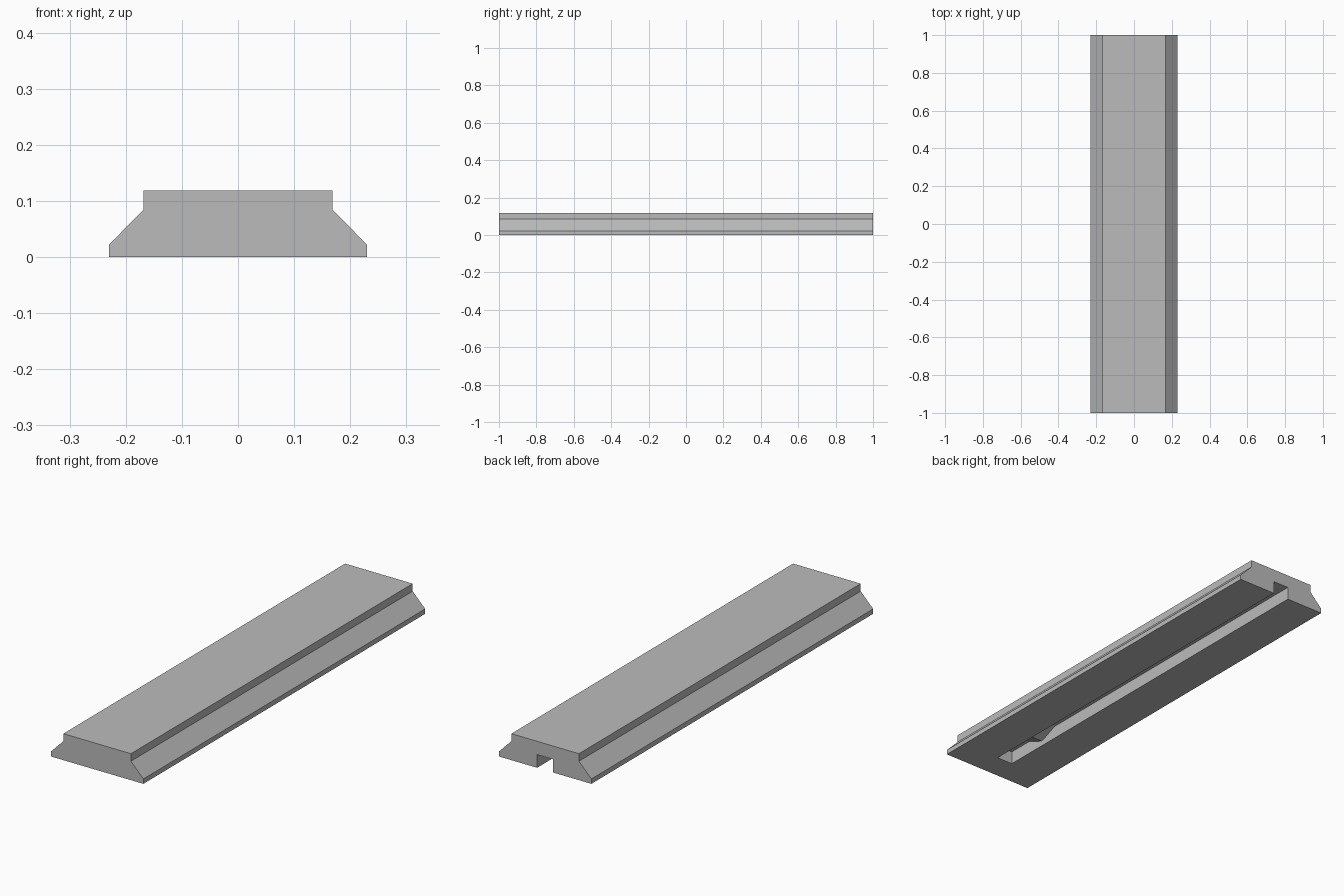
import bpy
import bmesh
from mathutils import Vector

cube = bpy.data.objects.get("Cube")
if cube:
    bpy.data.objects.remove(cube, do_unlink=True)

grey = bpy.data.materials.new("plain_grey")
grey.use_nodes = True
colour = (0.5, 0.5, 0.5, 1)
grey.diffuse_color = colour
grey.node_tree.nodes["Principled BSDF"].inputs["Base Color"].default_value = colour


def prism(name, points, direction):
    """Extrude a closed outline along a direction into a flat-sided solid."""
    bm = bmesh.new()
    face = bm.faces.new([bm.verts.new(p) for p in points])
    result = bmesh.ops.extrude_face_region(bm, geom=[face], use_keep_orig=True)
    moved = [v for v in result["geom"] if isinstance(v, bmesh.types.BMVert)]
    bmesh.ops.translate(bm, verts=moved, vec=Vector(direction))
    bmesh.ops.recalc_face_normals(bm, faces=bm.faces)
    mesh = bpy.data.meshes.new(name)
    bm.to_mesh(mesh)
    bm.free()
    mesh.materials.append(grey)
    obj = bpy.data.objects.new(name, mesh)
    bpy.context.collection.objects.link(obj)
    return obj


# Rail body: mirrored half profile with bevelled flanks
half = [(0.23, 0), (0.23, 0.022), (0.168, 0.085), (0.168, 0.119)]
profile = half + [(-x, z) for x, z in reversed(half)]
rail = prism("mounting_rail", [(x, -1, z) for x, z in profile], (0, 2, 0))

# Underside slot, open at the back, with a small detent tooth on its ceiling
depth = 0.059
slot = [(-0.88, -0.05), (1.1, -0.05), (1.1, depth), (-0.587, depth),
        (-0.675, 0.023), (-0.763, depth), (-0.88, depth)]
cutter = prism("slot_cutter", [(-0.04, y, z) for y, z in slot], (0.08, 0, 0))
cutter.hide_render = True

cut = rail.modifiers.new("slot", "BOOLEAN")
cut.operation = "DIFFERENCE"
cut.solver = "EXACT"
cut.object = cutter
bpy.context.view_layer.objects.active = rail
rail.select_set(True)
bpy.ops.object.modifier_apply(modifier=cut.name)
bpy.data.objects.remove(cutter, do_unlink=True)
